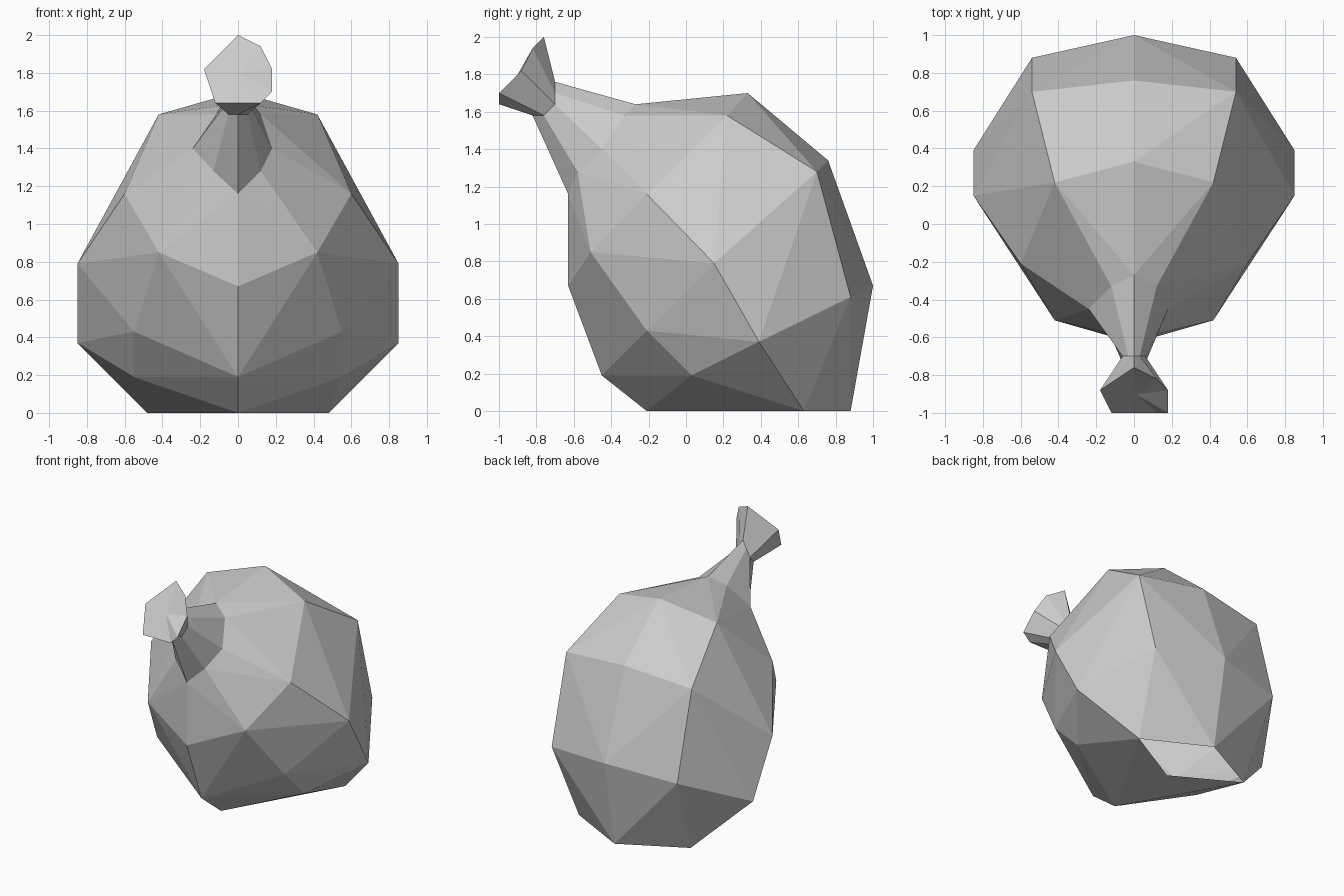
import bpy
import bmesh
from mathutils import Vector

cube = bpy.data.objects.get("Cube")
if cube:
    bpy.data.objects.remove(cube, do_unlink=True)

# One plain cloth colour
cloth = bpy.data.materials.new("grey_cloth")
cloth.use_nodes = True
colour = (0.6, 0.6, 0.6, 1)
cloth.diffuse_color = colour
cloth.node_tree.nodes["Principled BSDF"].inputs["Base Color"].default_value = colour


def make_object(name, bm):
    bmesh.ops.recalc_face_normals(bm, faces=bm.faces[:])
    mesh = bpy.data.meshes.new(name)
    bm.to_mesh(mesh)
    bm.free()
    mesh.materials.append(cloth)
    obj = bpy.data.objects.new(name, mesh)
    bpy.context.collection.objects.link(obj)
    return obj


def loft(bm, rings):
    """Join rings of equal length with quads and return the vertex rings."""
    made = [[bm.verts.new(p) for p in ring] for ring in rings]
    for a, b in zip(made, made[1:]):
        for i in range(len(a)):
            j = (i + 1) % len(a)
            bm.faces.new((a[i], a[j], b[j], b[i]))
    return made


# Rings of the gathered neck, from the top round by the +x side
neck_base = [(0, -.27, 1.64), (.12, -.33, 1.58), (.18, -.45, 1.4), (.12, -.58, 1.28),
             (0, -.63, 1.16), (-.13, -.58, 1.28), (-.24, -.45, 1.4), (-.12, -.33, 1.58)]
neck_tie = [(0, -.7, 1.76), (.03, -.7, 1.7), (.06, -.7, 1.64), (.05, -.76, 1.58),
            (0, -.82, 1.58), (-.05, -.76, 1.58), (-.06, -.7, 1.64), (-.03, -.7, 1.7)]
tuft_rim = [(0, -.76, 2), (.12, -.82, 1.94), (.18, -.88, 1.82), (.18, -1, 1.7),
            (.12, -1, 1.64), (-.12, -1, 1.64), (-.18, -.88, 1.82), (-.09, -.82, 1.91)]

# Body corners: middle line, then the +x half that is mirrored
middle = [(0, -.63, .67), (0, -.45, .19), (0, -.21, 0), (0, .88, 0),
          (0, 1, .67), (0, .76, 1.34), (0, .33, 1.7)]
half = [(.42, .22, 1.58), (.6, -.21, 1.16), (.85, .15, .79), (.85, .39, .37),
        (.54, .7, 1.28), (.54, .88, .61), (.42, -.51, .85), (.55, -.21, .43),
        (.55, .03, .19), (.48, .63, 0)]
corners = neck_base + middle + half + [(-x, y, z) for x, y, z in half]

# Body: faceted skin round the corners
bm = bmesh.new()
for p in corners:
    bm.verts.new(p)
result = bmesh.ops.convex_hull(bm, input=bm.verts[:])
loose = [v for v in bm.verts if not v.link_faces]
bmesh.ops.delete(bm, geom=loose, context='VERTS')

# Open the neck and the underside
rim = [Vector(p) for p in neck_base]


def on_rim(v):
    return any((v.co - p).length < .001 for p in rim)


opened = [f for f in bm.faces
          if all(on_rim(v) for v in f.verts) or all(v.co.z < .001 for v in f.verts)]
bmesh.ops.delete(bm, geom=opened, context='FACES_ONLY')

# Underside: flat front part, leaving a notch at the back
fold = bm.verts.new((0, .36, 0))
bm.verts.ensure_lookup_table()


def nearest(p):
    return min(bm.verts, key=lambda v: (v.co - Vector(p)).length)


front = nearest((0, -.21, 0))
for side in (-1, 1):
    bm.faces.new((front, nearest((side * .48, .63, 0)), fold))
make_object("sack_body", bm)

# Gathered neck and flared tuft
bm = bmesh.new()
rings = loft(bm, [neck_base, neck_tie, tuft_rim])
end = bm.faces.new(rings[-1])
bmesh.ops.poke(bm, faces=[end])
make_object("sack_neck", bm)
